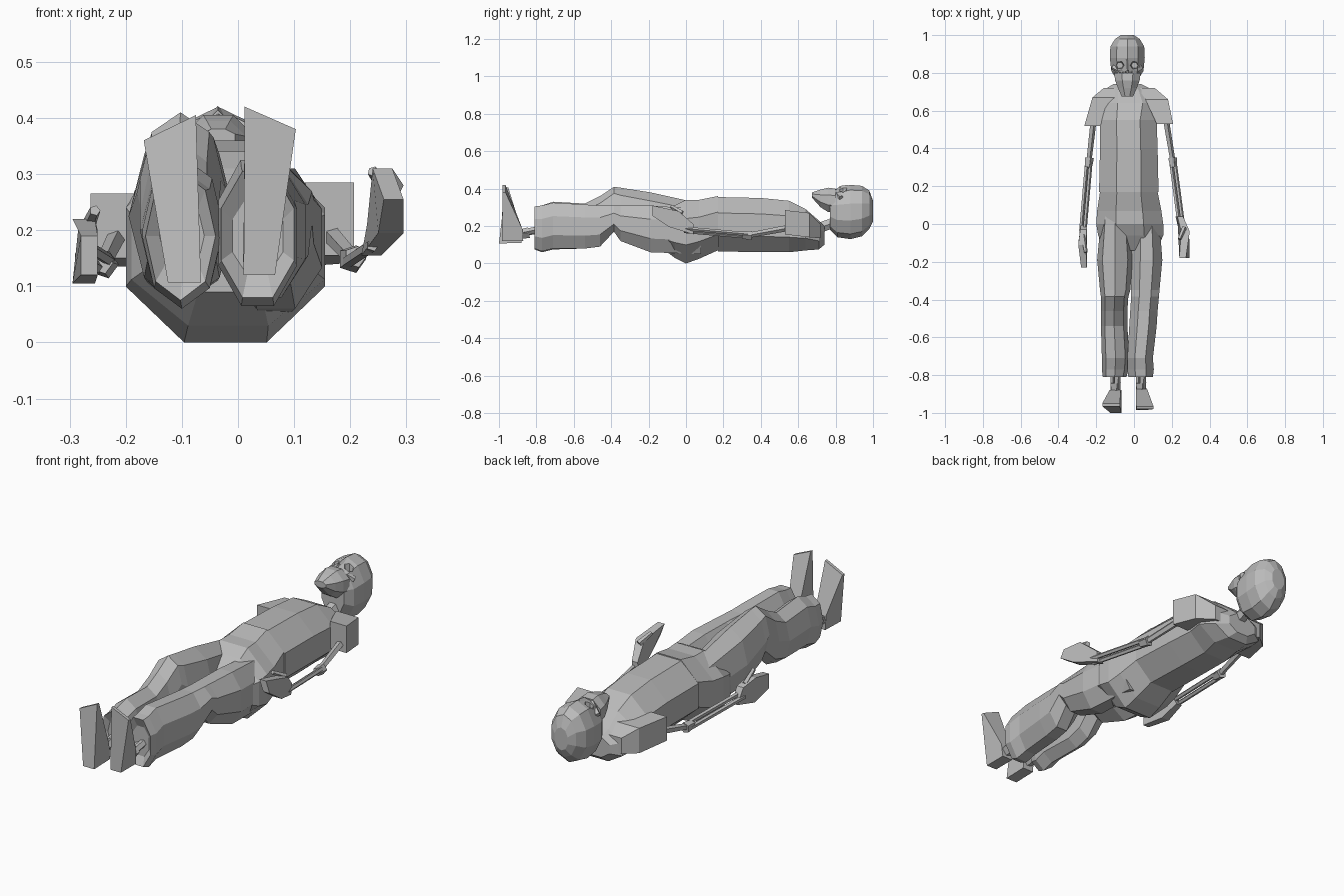
import bpy, bmesh, math
from mathutils import Vector

cube = bpy.data.objects.get("Cube")
if cube:
    bpy.data.objects.remove(cube, do_unlink=True)

grey = bpy.data.materials.new("plain grey")
grey.use_nodes = True
colour = (0.5, 0.5, 0.5, 1)
grey.diffuse_color = colour
grey.node_tree.nodes["Principled BSDF"].inputs["Base Color"].default_value = colour


def finish(name, bm):
    """Turn a bmesh into a flat shaded object."""
    bmesh.ops.recalc_face_normals(bm, faces=bm.faces)
    mesh = bpy.data.meshes.new(name)
    bm.to_mesh(mesh)
    bm.free()
    mesh.materials.append(grey)
    obj = bpy.data.objects.new(name, mesh)
    bpy.context.collection.objects.link(obj)
    return obj


def skin(name, rings):
    """Bridge equal rings of points and close both ends."""
    bm = bmesh.new()
    rows = [[bm.verts.new(p) for p in ring] for ring in rings]
    count = len(rows[0])
    for a, b in zip(rows, rows[1:]):
        for i in range(count):
            j = (i + 1) % count
            bm.faces.new((a[i], a[j], b[j], b[i]))
    bm.faces.new(rows[0])
    bm.faces.new(rows[-1])
    return finish(name, bm)


def loft(name, sections, sides=8, turn=0.5):
    """Sections along y, in hundredths: y, x min, x max, z min, z max."""
    angles = [math.tau * (i + turn) / sides for i in range(sides)]
    wide = max(math.cos(a) for a in angles)
    tall = max(math.sin(a) for a in angles)
    rings = []
    for section in sections:
        y, x0, x1, z0, z1 = [v / 100 for v in section]
        rings.append([((x0 + x1 + (x1 - x0) * math.cos(a) / wide) / 2, y,
                       (z0 + z1 + (z1 - z0) * math.sin(a) / tall) / 2) for a in angles])
    return skin(name, rings)


def slab(name, outline):
    """Side outline, in hundredths: y, z, x min, x max, rise across x."""
    left, right = [], []
    for point in outline:
        y, z, x0, x1, rise = [v / 100 for v in point]
        left.append((x0, y, z))
        right.append((x1, y, z + rise))
    return skin(name, [left, right])


def bone(name, start, end, r0, r1=None, sides=5):
    """Thin tapered rod between two points."""
    a, b = Vector(start), Vector(end)
    turn = (b - a).to_track_quat("Z", "Y")
    rings = []
    for centre, r in ((a, r0), (b, r1 or r0)):
        rings.append([centre + turn @ Vector((r * math.cos(math.tau * i / sides),
                      r * math.sin(math.tau * i / sides), 0)) for i in range(sides)])
    return skin(name, rings)


# Shirt body and sleeves
loft("shirt", [(17, -18.5, 13, 6.5, 35.5), (40, -18, 12.5, 6, 35), (55, -18, 12, 6, 33.5),
               (64, -18, 14, 7, 29), (71, -16, 10, 7.5, 23), (74, -11, 4, 10, 20)])
loft("right_sleeve", [(52, -26.3, -18, 15, 26.5), (67, -22, -10, 13.5, 25.5),
                      (72, -16, -8, 13.5, 21)], 4)
loft("left_sleeve", [(53, 12, 20.7, 15.5, 28.5), (66, 6, 18, 14, 27),
                     (72, 2, 11, 13.5, 21)], 4)

# Trousers
loft("trouser_seat", [(-14, -15, 12, 9, 26), (-6, -19, 15.5, 3, 31), (0, -20, 15.5, 0, 34),
                      (7, -19.5, 14.5, 2.5, 34), (17, -18, 12.5, 7, 36)])
loft("right_trouser_leg", [(-79, -14, -6, 12, 26), (-81, -16.5, -4, 7.5, 30.5), (-77, -17, -3, 6, 31),
                           (-71, -17, -2.5, 7.5, 33), (-54, -17.5, -3.5, 8, 32), (-46, -17.5, -3.5, 10, 36),
                           (-38.5, -17.5, -3, 17, 41), (-35, -18, -2, 13, 40.5),
                           (-19, -19.5, -0.5, 7, 38), (8, -17, -3, 5, 32)], turn=0)
loft("left_trouser_leg", [(-79, -1, 8, 12, 26), (-81, -3, 10, 8, 30.5), (-77, -3.5, 10.5, 6.5, 31),
                          (-71, -3.5, 10, 8, 32.5), (-54, -2.5, 12, 8, 31.5), (-46, -2, 12.5, 9, 31),
                          (-38.5, -1.5, 13.2, 17, 31), (-35, -1.5, 13.5, 12, 31),
                          (-19, -1.5, 15, 6, 31), (8, 0, 13, 5, 29)])

# Feet and shin bones
slab("right_foot", [(-96.5, 36, -16.8, -7.5, 4.5), (-100, 10.7, -12.5, -6.6, 0),
                    (-88, 11, -12.5, -6.6, 0), (-88, 18, -13, -7, 0), (-95, 36, -16.8, -7.5, 4.5)])
slab("left_foot", [(-98, 42, 1.2, 10.3, -4), (-98.5, 12, 1, 6.6, 0),
                   (-87, 12, 1, 6.6, 0), (-87.5, 18.5, 1, 7, 0), (-96.5, 42, 1.2, 10.3, -4)])
for side, x in (("right", -0.1), ("left", 0.035)):
    bone(side + "_shin_bone", (x + 0.012, -0.75, 0.19), (x + 0.01, -0.9, 0.16), 0.018)
    bone(side + "_calf_bone", (x - 0.015, -0.75, 0.18), (x - 0.016, -0.9, 0.15), 0.012)
    bone(side + "_ankle", (x, -0.84, 0.165), (x, -0.89, 0.155), 0.03, 0.026)

# Arm bones
arms = {"right": ((-0.21, 0.6, 0.2), (-0.24, 0.33, 0.14), (-0.272, -0.04, 0.16)),
        "left": ((0.16, 0.6, 0.2), (0.205, 0.33, 0.15), (0.25, -0.01, 0.18))}
for side, (shoulder, elbow, wrist) in arms.items():
    bone(side + "_upper_arm_bone", shoulder, elbow, 0.018, 0.015)
    knob = Vector(elbow)
    along = (Vector(wrist) - knob).normalized()
    bone(side + "_elbow", knob - along * 0.02, knob + along * 0.03, 0.026, 0.02)
    for label, shift in (("inner", -0.01), ("outer", 0.01)):
        offset = Vector((shift, 0, shift * 0.7))
        bone(side + "_" + label + "_forearm_bone", knob + offset, Vector(wrist) + offset, 0.011)

# Hands with thumbs
slab("right_hand", [(1, 13, -28, -25, 0), (-3, 20, -28.5, -25, 0), (-11, 22, -29.5, -25.5, 0),
                    (-23, 19, -28, -25, 0), (-23, 12, -28, -25, 0), (-10, 10.5, -29.5, -25.5, 0)])
bone("right_thumb", (-0.27, -0.06, 0.2), (-0.255, -0.15, 0.235), 0.014, 0.01)
slab("left_hand", [(4, 15.5, 22, 25.5, 0), (4, 21, 23, 26, 0), (-4, 28, 25, 29.5, 0),
                   (-18, 31, 24, 27.5, 0), (-18, 25.5, 26, 29.5, 0), (-9, 19.5, 25, 29.5, 0)])
bone("left_thumb", (0.265, -0.02, 0.27), (0.24, -0.08, 0.305), 0.014, 0.01)

# Neck bones
bone("neck", (-0.035, 0.66, 0.17), (-0.035, 0.82, 0.23), 0.033, 0.03, 6)

# Skull with cut eye sockets and nose opening
skull = loft("skull", [(77, -9.5, 2.5, 18, 38.5), (81, -12, 5, 14, 40.5), (88, -12.8, 5.7, 13, 42),
                       (94, -12.5, 5.4, 14.5, 41.5), (98, -10, 3, 18.5, 39), (100, -7, 0, 22.5, 33.5)], 10)
openings = [(-0.075, 0.84, 0.025, 6), (0.003, 0.84, 0.025, 6), (-0.036, 0.805, 0.013, 3)]
for x, y, radius, sides in openings:
    cutter = bone("opening_cutter", (x, y, 0.37), (x, y, 0.46), radius * 0.7, radius * 1.3, sides)
    cutter.hide_render = True
    cut = skull.modifiers.new("opening", "BOOLEAN")
    cut.object = cutter
    cut.operation = "DIFFERENCE"
    cut.solver = "EXACT"
    bpy.context.view_layer.objects.active = skull
    bpy.ops.object.modifier_apply(modifier=cut.name)
    bpy.data.objects.remove(cutter, do_unlink=True)

# Nose bridge, cheeks and jaw
bone("nose_bridge", (-0.036, 0.82, 0.405), (-0.036, 0.87, 0.408), 0.009, 0.013, 4)
for side, sign in (("right", -1), ("left", 1)):
    bone(side + "_cheek_bone", (-0.036 + sign * 0.02, 0.80, 0.385),
         (-0.036 + sign * 0.075, 0.83, 0.35), 0.014)
loft("jaw", [(67.5, -6.5, -0.5, 35, 38), (72, -8.5, 1.5, 30, 39.5),
             (76, -10, 3, 27.5, 40.5), (80, -10.5, 3.5, 27, 40)])
